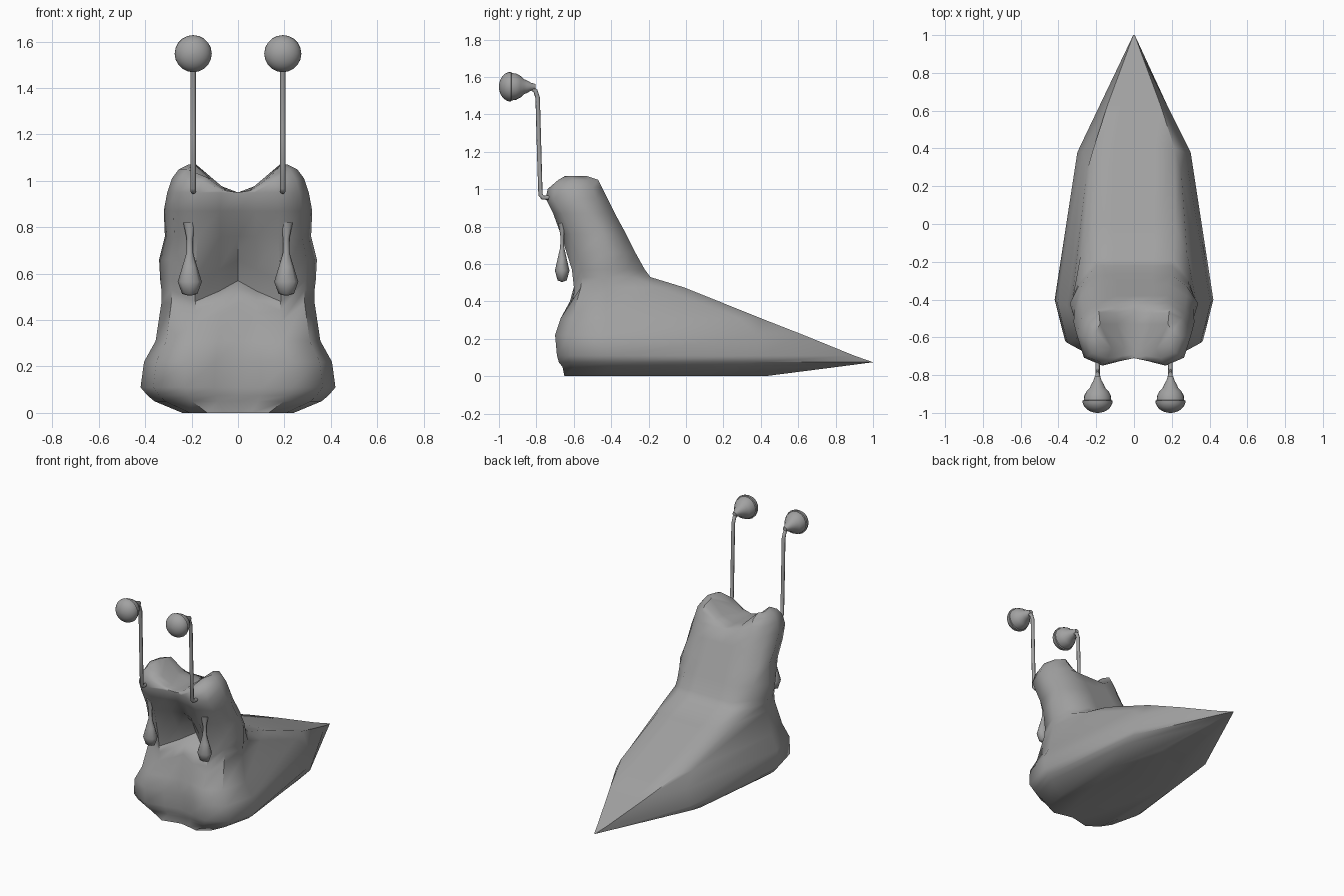
import bpy, bmesh, math
from mathutils import Vector

if "Cube" in bpy.data.objects:
    bpy.data.objects.remove(bpy.data.objects["Cube"])

skin = bpy.data.materials.new("slug_grey")
skin.diffuse_color = (0.36, 0.36, 0.36, 1)
skin.use_nodes = True
skin.node_tree.nodes["Principled BSDF"].inputs["Base Color"].default_value = skin.diffuse_color


def finish(bm, name, angle):
    bmesh.ops.recalc_face_normals(bm, faces=bm.faces)
    me = bpy.data.meshes.new(name)
    bm.to_mesh(me)
    bm.free()
    ob = bpy.data.objects.new(name, me)
    bpy.context.collection.objects.link(ob)
    me.materials.append(skin)
    bpy.ops.object.select_all(action='DESELECT')
    ob.select_set(True)
    bpy.context.view_layer.objects.active = ob
    bpy.ops.object.shade_smooth_by_angle(angle=math.radians(angle))
    return ob


# Body: horizontal slices
# height, front centre y, front y, half width, widest y, rear side x, rear side y, back y, back half width
SLICES = [
    (0.00, -.62, -.65, .24, -.45, .22, .05, .42, .12),
    (0.05, -.63, -.66, .36, -.40, .29, .25, .81, .04),
    (.075, -.64, -.68, .39, -.40, .30, .36, 1.0, .004),
    (0.11, -.64, -.69, .42, -.40, .30, .38, .90, .04),
    (0.22, -.65, -.70, .405, -.42, .27, .38, .63, .14),
    (0.31, -.63, -.67, .355, -.43, .25, .28, .40, .215),
    (.475, -.60, -.61, .33, -.42, .28, -.15, -.01, .22),
    (0.53, -.58, -.60, .33, -.42, .29, -.30, -.19, .21),
    (0.57, -.46, -.60, .335, -.42, .29, -.32, -.22, .20),
    (0.66, -.50, -.61, .34, -.42, .28, -.33, -.27, .20),
    (0.76, -.60, -.67, .315, -.45, .28, -.38, -.32, .18),
    (0.87, -.67, -.71, .32, -.52, .27, -.44, -.38, .18),
    (0.95, -.71, -.75, .305, -.58, .27, -.48, -.42, .19),
    (1.01, -.71, -.74, .285, -.59, .26, -.50, -.45, .19),
    (1.05, -.69, -.71, .255, -.60, .235, -.52, -.47, .185),
    (1.07, -.65, -.66, .215, -.61, .205, -.57, -.53, .18),
]


def slice_points(z, fc, f, w, ys, rx, ry, b, bw):
    half = [(0, fc), (.24 * w, .6 * fc + .4 * f), (.55 * w, f),
            (.87 * w, f + .25 * (ys - f)), (w, ys), (rx, ry),
            (bw, b), (bw / 2, b), (0, b)]
    pts = []
    for i, (x, y) in enumerate(half):
        h = z
        if z > .95:                       # groove between the two head lobes
            h -= (z - .95) * max(0, 1 - (x / .17) ** 2)
        if .4 < z < .7 and i in (1, 2):   # drooping mouth corners
            h -= .045 * i
        pts.append(Vector((x, y, h)))
    return pts + [Vector((-p.x, p.y, p.z)) for p in pts[7:0:-1]]


bm = bmesh.new()
rings = [[bm.verts.new(p) for p in slice_points(*s)] for s in SLICES]
n = len(rings[0])
for a, b in zip(rings, rings[1:]):
    for i in range(n):
        j = (i + 1) % n
        bm.faces.new((a[i], a[j], b[j], b[i]))
bm.faces.new(rings[0][::-1])
# Head crown: bridge front points to back points
top = rings[-1]
for s in (1, -1):
    for i in range(3):
        bm.faces.new((top[s * i], top[s * (i + 1)], top[s * (7 - i)], top[s * (8 - i)]))
    bm.faces.new((top[s * 3], top[s * 4], top[s * 5]))
finish(bm, "body", 50)


def lathe(name, profile, to_world, sides, angle):
    bm = bmesh.new()
    loops = []
    for r, h in profile:
        loops.append([bm.verts.new(to_world(r * math.cos(t), r * math.sin(t), h))
                      for t in (2 * math.pi * k / sides for k in range(sides))])
    for a, b in zip(loops, loops[1:]):
        for i in range(sides):
            j = (i + 1) % sides
            bm.faces.new((a[i], a[j], b[j], b[i]))
    bm.faces.new(loops[0])
    bm.faces.new(loops[-1])
    return finish(bm, name, angle)


# Eyeball with a rimmed front dome and a socket narrowing to the stalk
dome = [(max(.003, .08 * math.sin(a)), -.935 - .065 * math.cos(a))
        for a in (math.pi / 2 * k / 8 for k in range(9))]
EYE = dome + [(.073, -.933), (.071, -.91), (.058, -.885), (.04, -.866),
              (.034, -.85), (.022, -.83), (.014, -.805)]
# Hanging feeler
FEELER = [(.006, .505), (.033, .513), (.052, .565), (.032, .63),
          (.014, .69), (.013, .75), (.028, .82)]
# Stalk path (y, z)
STALK = [(-.72, .955), (-.765, .955), (-.778, .97), (-.785, 1.2), (-.793, 1.49),
         (-.805, 1.525), (-.825, 1.54), (-.85, 1.545)]

for side, sx in (("left", -1), ("right", 1)):
    ex = sx * .193
    lathe("eye_" + side, EYE, lambda u, v, h: (ex + u, h, 1.548 + v), 20, 40)
    lathe("feeler_" + side, FEELER,
          lambda u, v, h: (sx * .208 + u, -.662 + v * .75, h), 8, 60)
    # Eye stalk tube
    cu = bpy.data.curves.new("stalk_" + side, 'CURVE')
    cu.dimensions = '3D'
    cu.bevel_depth = .012
    cu.bevel_resolution = 2
    cu.use_fill_caps = True
    sp = cu.splines.new('POLY')
    sp.points.add(len(STALK) - 1)
    for p, (y, z) in zip(sp.points, STALK):
        p.co = (ex, y, z, 1)
    sp.use_smooth = True
    cu.materials.append(skin)
    ob = bpy.data.objects.new("stalk_" + side, cu)
    bpy.context.collection.objects.link(ob)
